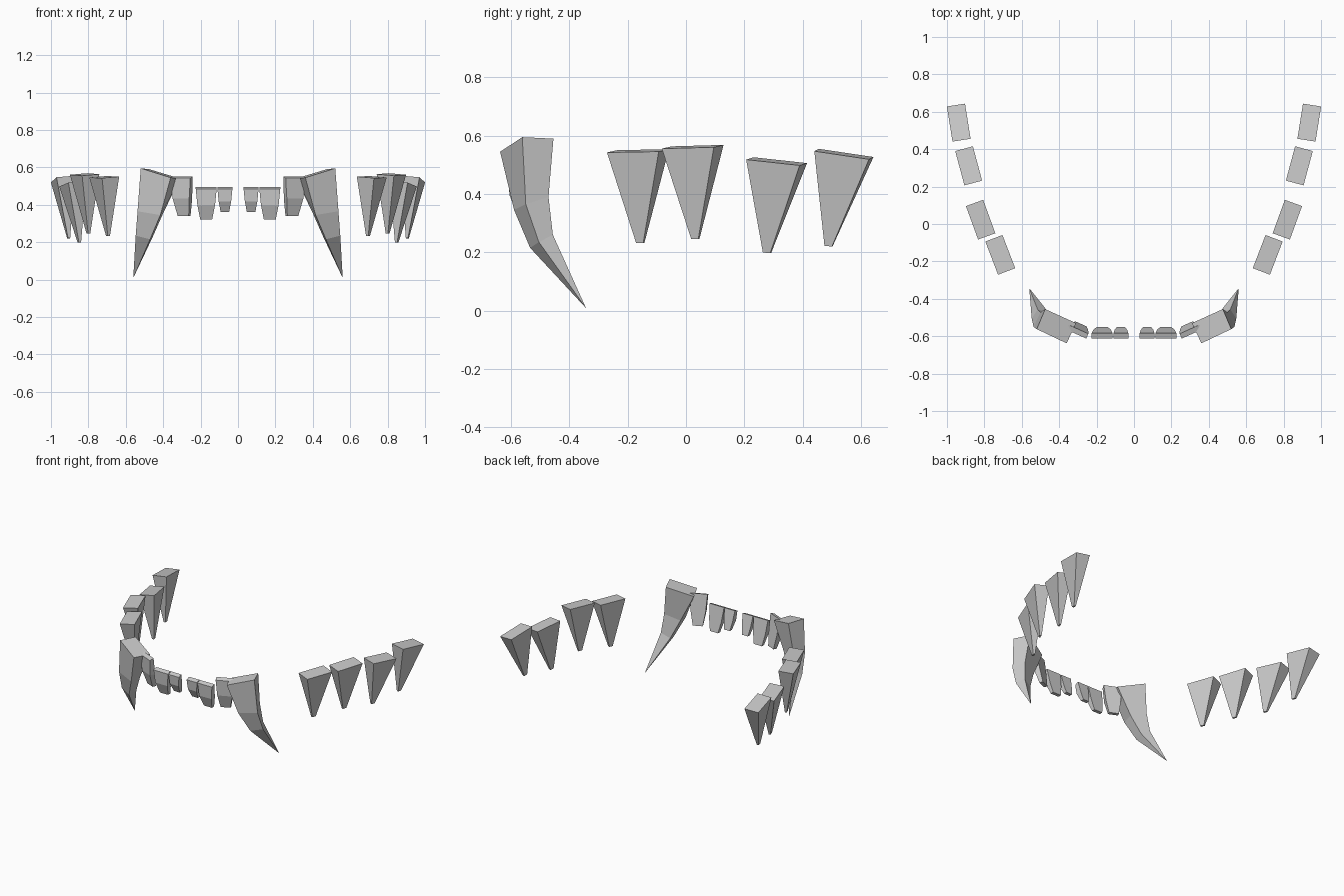
import bpy, bmesh
from math import sin, cos, radians
from mathutils import Vector

if "Cube" in bpy.data.objects:
    bpy.data.objects.remove(bpy.data.objects["Cube"])


def loft(name, rings):
    """Skin four-point rings into a closed tooth, mirrored to the other side."""
    bm = bmesh.new()
    loops = [[bm.verts.new(p) for p in ring] for ring in rings]
    for a, b in zip(loops, loops[1:]):
        for i in range(4):
            j = (i + 1) % 4
            if len(b) == 1:
                bm.faces.new((a[i], a[j], b[0]))
            else:
                bm.faces.new((a[i], a[j], b[j], b[i]))
    bm.faces.new(loops[0])
    if len(loops[-1]) == 4:
        bm.faces.new(loops[-1])
    bmesh.ops.recalc_face_normals(bm, faces=bm.faces[:])
    mesh = bpy.data.meshes.new(name)
    bm.to_mesh(mesh)
    bm.free()
    obj = bpy.data.objects.new(name, mesh)
    bpy.context.collection.objects.link(obj)
    obj.modifiers.new("mirror", 'MIRROR').use_mirror_merge = False


def quad(center, along, length, width, rise_along=0.0, rise_across=0.0):
    """Rectangle whose long side points at angle `along` in the xy plane."""
    u = Vector((cos(radians(along)), sin(radians(along)), 0))
    v = Vector((-u.y, u.x, 0))
    up = Vector((0, 0, 1))
    return [Vector(center) + u * s * length / 2 + v * t * width / 2
            + up * (s * rise_along + t * rise_across) / 2
            for s, t in ((-1, -1), (1, -1), (1, 1), (-1, 1))]


# Cheek teeth: top centre, tip centre, angle, slope of the top
molars = [
    ((0.715, -0.165, 0.548), (0.695, -0.157, 0.232), 69, 0.003),
    ((0.820, 0.023, 0.562), (0.800, 0.032, 0.246), 70, 0.005),
    ((0.884, 0.311, 0.512), (0.848, 0.278, 0.198), 75, -0.020),
    ((0.937, 0.542, 0.537), (0.905, 0.489, 0.221), 81, -0.028),
]
for n, (top, tip, ang, slope) in enumerate(molars, 1):
    loft(f"cheek_tooth_{n}", [quad(top, ang, 0.19, 0.098, slope, 0.008),
                              quad(tip, ang, 0.026, 0.012, slope * 0.1)])

# Curved fangs
loft("fang", [
    [(0.36, -0.638, 0.545), (0.52, -0.562, 0.595), (0.475, -0.455, 0.59), (0.31, -0.53, 0.54)],
    [(0.415, -0.59, 0.345), (0.537, -0.55, 0.365), (0.50, -0.472, 0.39), (0.40, -0.51, 0.355)],
    [(0.47, -0.535, 0.215), (0.547, -0.505, 0.235), (0.515, -0.457, 0.26), (0.455, -0.475, 0.23)],
    [(0.56, -0.343, 0.008)],
])

# Incisors: top centre, angle, width, bottom height
incisors = [
    ((0.070, -0.598, 0.490), 0, 0.080, 0.36),
    ((0.170, -0.598, 0.490), 0, 0.112, 0.32),
    ((0.302, -0.576, 0.547), 24, 0.115, 0.34),
]
for n, (top, ang, width, low) in enumerate(incisors, 1):
    back = Vector((-sin(radians(ang)), cos(radians(ang)), 0))
    top = Vector(top)
    h = top.z - low
    mid = top + back * 0.012 - Vector((0, 0, h * 0.55))
    bottom = top + back * 0.034 - Vector((0, 0, h))
    loft(f"incisor_{n}", [quad(top, ang, width, 0.028, 0, 0.010),
                          quad(mid, ang, width * 0.84, 0.04),
                          quad(bottom, ang, width * 0.56, 0.024)])
